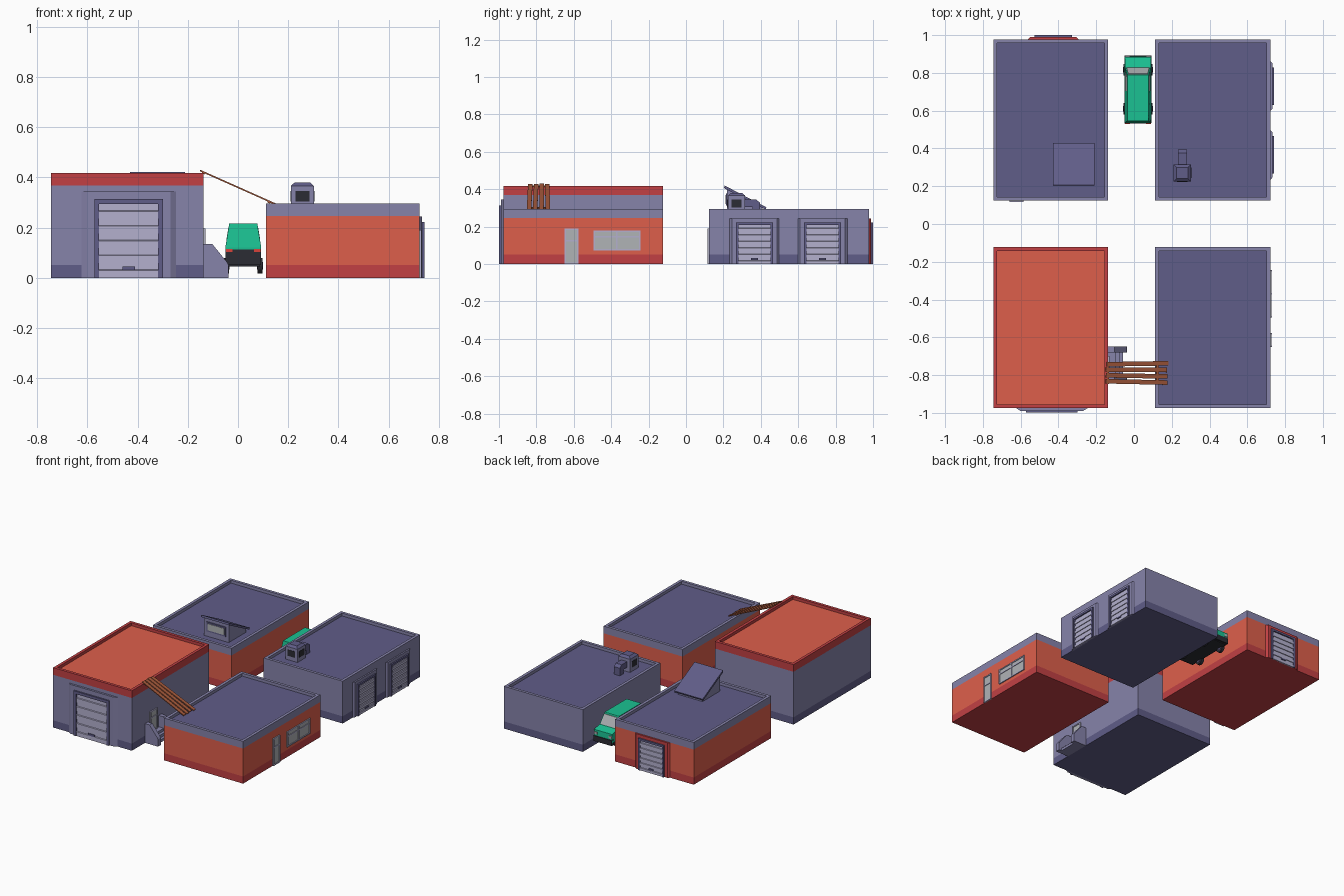
import bpy, bmesh, math, random
from mathutils import Vector, Matrix

if "Cube" in bpy.data.objects:
    bpy.data.objects.remove(bpy.data.objects["Cube"])

random.seed(4)


def mat(name, hexcol):
    lin = [((int(hexcol[i:i + 2], 16) / 255 + 0.055) / 1.055) ** 2.4 for i in (0, 2, 4)]
    m = bpy.data.materials.new(name)
    m.diffuse_color = (*lin, 1)
    m.use_nodes = True
    m.node_tree.nodes["Principled BSDF"].inputs["Base Color"].default_value = m.diffuse_color
    return m


LILAC, PURPLE = mat("lilac", "8683AA"), mat("purple", "605D88")
ORANGE, RED = mat("orange", "DE5F4B"), mat("red", "C24044")
SLAT, GLASS = mat("slat", "B3B0CE"), mat("glass", "B0B3B6")
GREEN, DARK = mat("green", "1BC192"), mat("dark", "2B2C33")
WOOD, LAMP = mat("wood", "A65A3C"), mat("lamp", "D8423A")
HOME = Matrix.Identity(4)


def place(x, y, deg):
    # local -y points out of the wall
    return Matrix.Translation((x, y, 0)) @ Matrix.Rotation(math.radians(deg), 4, 'Z')


def finish(name, bm, mats, m=HOME):
    bmesh.ops.recalc_face_normals(bm, faces=bm.faces)
    me = bpy.data.meshes.new(name)
    bm.to_mesh(me)
    bm.free()
    for k in mats:
        me.materials.append(k)
    ob = bpy.data.objects.new(name, me)
    bpy.context.collection.objects.link(ob)
    ob.matrix_world = m
    return ob


def prism(name, pts, axis, a, b, material, m=HOME, warp=None):
    # profile in the two axes other than `axis`, extruded from a to b
    def co(p, t):
        v = list(p)
        v.insert(axis, t)
        return warp(v) if warp else v
    bm = bmesh.new()
    lo = [bm.verts.new(co(p, a)) for p in pts]
    hi = [bm.verts.new(co(p, b)) for p in pts]
    bm.faces.new(lo)
    bm.faces.new(hi[::-1])
    for i in range(len(pts)):
        j = (i + 1) % len(pts)
        bm.faces.new((lo[i], lo[j], hi[j], hi[i]))
    return finish(name, bm, [material], m)


def box(name, x0, x1, y0, y1, z0, z1, material, m=HOME):
    return prism(name, [(x0, y0), (x1, y0), (x1, y1), (x0, y1)], 2, z0, z1, material, m)


def building(name, x0, x1, y0, y1, h, wall, base, band, roof):
    # stacked rings: base, wall, band, parapet rim, rim inside, roof
    levels = [(0, 0), (0.05, 0), (h - 0.05, 0), (h, 0), (h, 0.02), (h - 0.02, 0.02)]
    bm = bmesh.new()
    rings = [[bm.verts.new(p) for p in ((x0 + i, y0 + i, z), (x1 - i, y0 + i, z),
                                        (x1 - i, y1 - i, z), (x0 + i, y1 - i, z))]
             for z, i in levels]
    bm.faces.new(rings[0][::-1]).material_index = 1
    for r, (lo, hi) in enumerate(zip(rings, rings[1:])):
        for i in range(4):
            j = (i + 1) % 4
            bm.faces.new((lo[i], lo[j], hi[j], hi[i])).material_index = (1, 0, 2, 2, 2)[r]
    bm.faces.new(rings[-1]).material_index = 3
    finish(name, bm, [wall, base, band, roof])


def garage(name, m, s, top, surround, n):
    # splayed surround, projecting frame, zigzag shutter, handle
    prism(name + "_surround", [(-.139 * s, 0.002), (-.121 * s, -.014), (.121 * s, -.014), (.139 * s, 0.002)],
          2, 0, top, surround, m)
    w, v, ft = .099 * s, .085 * s, top * .91
    st = ft - .014 * s
    prism(name + "_frame", [(-w, 0), (-w, ft), (w, ft), (w, 0), (v, 0), (v, st), (-v, st), (-v, 0)],
          1, -.024, -.01, PURPLE, m)
    step = st / n
    pts = [(-.01, 0)]
    for i in range(n):
        pts += [(-.020, i * step), (-.020, (i + .5) * step), (-.015, (i + .55) * step), (-.015, (i + 1) * step)]
    pts.append((-.01, st))
    prism(name + "_shutter", pts, 0, -v, v, SLAT, m)
    box(name + "_handle", -.018 * s, .018 * s, -.024, -.018, .022 * s, .032 * s, PURPLE, m)


def glazed(name, m, x0, x1, z0, z1, verts, bars):
    # pane with border, mullions and crossbars
    f = .008
    box(name + "_pane", x0, x1, -.003, .002, z0, z1, GLASS, m)
    for i, x in enumerate([x0 + f / 2, x1 - f / 2] + verts):
        box(f"{name}_post_{i}", x - f / 2, x + f / 2, -.008, .002, z0, z1, SLAT, m)
    for i, z in enumerate([z0 + f / 2, z1 - f / 2] + bars):
        box(f"{name}_rail_{i}", x0 + f, x1 - f, -.007, .002, z - f / 2, z + f / 2, SLAT, m)


# Four buildings
building("tall_garage", -.745, -.137, -.975, -.122, .418, LILAC, PURPLE, RED, ORANGE)
building("front_shop", .112, .722, -.975, -.122, .295, ORANGE, RED, LILAC, PURPLE)
building("back_garage", .112, .722, .124, .978, .295, LILAC, PURPLE, LILAC, PURPLE)
building("back_shop", -.745, -.137, .124, .978, .295, ORANGE, RED, LILAC, PURPLE)

# Roller doors
garage("front_door", place(-.435, -.975, 0), 1.38, .344, LILAC, 5)
garage("side_door_a", place(.718, .366, 90), 1, .244, LILAC, 6)
garage("side_door_b", place(.718, .730, 90), 1, .244, LILAC, 6)
garage("rear_door", place(-.428, .976, 180), 1, .244, RED, 6)

# Doors and window
glazed("shop_door", place(.722, -.613, 90), -.037, .037, 0, .19, [], [.125])
glazed("shop_window", place(.722, -.369, 90), -.126, .126, .072, .179, [0], [.145])
glazed("yard_door", place(-.622, .124, 0), -.037, .037, 0, .19, [], [.125])
glazed("landing_door", place(-.137, -.74, 90), -.04, .04, .055, .197, [], [.15])

# Entrance steps between two sloping side walls
for n, y in (("near", -.83), ("far", -.68)):
    prism("step_wall_" + n, [(-.137, 0), (-.137, .134), (-.102, .134), (-.042, .06), (-.037, .05), (-.037, 0)],
          1, y, y + .031, LILAC)
prism("steps", [(-.137, 0), (-.137, .055), (-.098, .055), (-.098, .037), (-.078, .037), (-.078, .018),
                (-.058, .018), (-.058, 0)], 1, -.80, -.679, LILAC)

# Plank bridge from roof to roof
slope = Matrix.Translation((.015, -.788, .353)) @ Matrix.Rotation(math.atan2(.147, .33), 4, 'Y')
for i in range(4):
    m = slope @ Matrix.Translation((random.uniform(-.004, .004), -.048 + i * .032, 0)) \
        @ Matrix.Rotation(random.uniform(-.025, .025), 4, 'Z')
    box(f"plank_{i}", -.178, .178, -.012, .012, -.003, .003, WOOD, m)
for i, x in enumerate((-.165, .12)):
    box(f"plank_batten_{i}", x - .006, x + .006, -.058, .058, -.007, -.003, WOOD, slope)

# Sloping roof hatch with a front window
prism("hatch_body", [(.22, .27), (.22, .40), (.41, .30), (.41, .27)], 0, -.415, -.225, LILAC)
prism("hatch_lid", [(.203, .406), (.206, .42), (.43, .303), (.425, .291)], 0, -.43, -.21, PURPLE)
box("hatch_window_frame", -.395, -.245, .214, .221, .312, .378, PURPLE)
box("hatch_window", -.385, -.255, .211, .221, .322, .368, GLASS)

# Roof vent with cap, grilles and elbow duct
box("vent_box", .21, .302, .225, .316, .27, .366, LILAC)
bm = bmesh.new()
bmesh.ops.create_cone(bm, cap_ends=True, segments=4, radius1=.0645, radius2=.042, depth=.014,
                      matrix=Matrix.Translation((.256, .2705, .373)) @ Matrix.Rotation(math.pi / 4, 4, 'Z'))
finish("vent_cap", bm, [PURPLE])
for n, x0, x1 in (("right", .301, .304), ("left", .208, .211)):
    box("vent_grille_" + n, x0, x1, .243, .298, .303, .346, DARK)
box("vent_grille_front", .228, .284, .223, .226, .303, .346, DARK)
prism("vent_duct", [(.31, .345), (.375, .345), (.395, .328), (.395, .27), (.355, .27), (.355, .305), (.31, .305)],
      0, .234, .28, PURPLE)

# Van: tapered body, glass, bumpers, lamps, wheels
CX = .021


def taper(v):
    x, y, z = v
    return (CX + x * (.0715 - .0155 * max(0, z - .12) / .095), y, z)


prism("van_body", [(.536, .068), (.534, .12), (.546, .215), (.788, .215), (.826, .142), (.884, .128), (.887, .068)],
      0, -1, 1, GREEN, warp=taper)
prism("van_windshield", [(.790, .207), (.797, .207), (.829, .146), (.822, .146)], 0, -.9, .9, GLASS, warp=taper)
prism("van_side_windows", [(.705, .150), (.705, .200), (.782, .200), (.808, .150)], 0, -1.015, 1.015, GLASS,
      warp=taper)
box("van_chassis", -.045, .087, .54, .88, .045, .07, DARK)
box("van_rear_bumper", -.049, .091, .531, .55, .05, .112, DARK)
box("van_front_bumper", -.05, .092, .87, .891, .05, .088, DARK)
for i, sx in enumerate((-1, 1)):
    x = CX + sx * .056
    box(f"van_tail_lamp_{i}", x - .013, x + .013, .529, .54, .102, .115, LAMP)
    box(f"van_head_lamp_{i}", x - .013, x + .013, .88, .889, .098, .116, GLASS)
    for j, y in enumerate((.61, .817)):
        for part, r, d, k in (("wheel", .031, .02, DARK), ("hub", .015, .024, PURPLE)):
            bm = bmesh.new()
            bmesh.ops.create_cone(bm, cap_ends=True, segments=12, radius1=r, radius2=r, depth=d,
                                  matrix=Matrix.Translation((CX + sx * .067, y, .048))
                                  @ Matrix.Rotation(math.pi / 2, 4, 'Y'))
            finish(f"van_{part}_{i}{j}", bm, [k])
